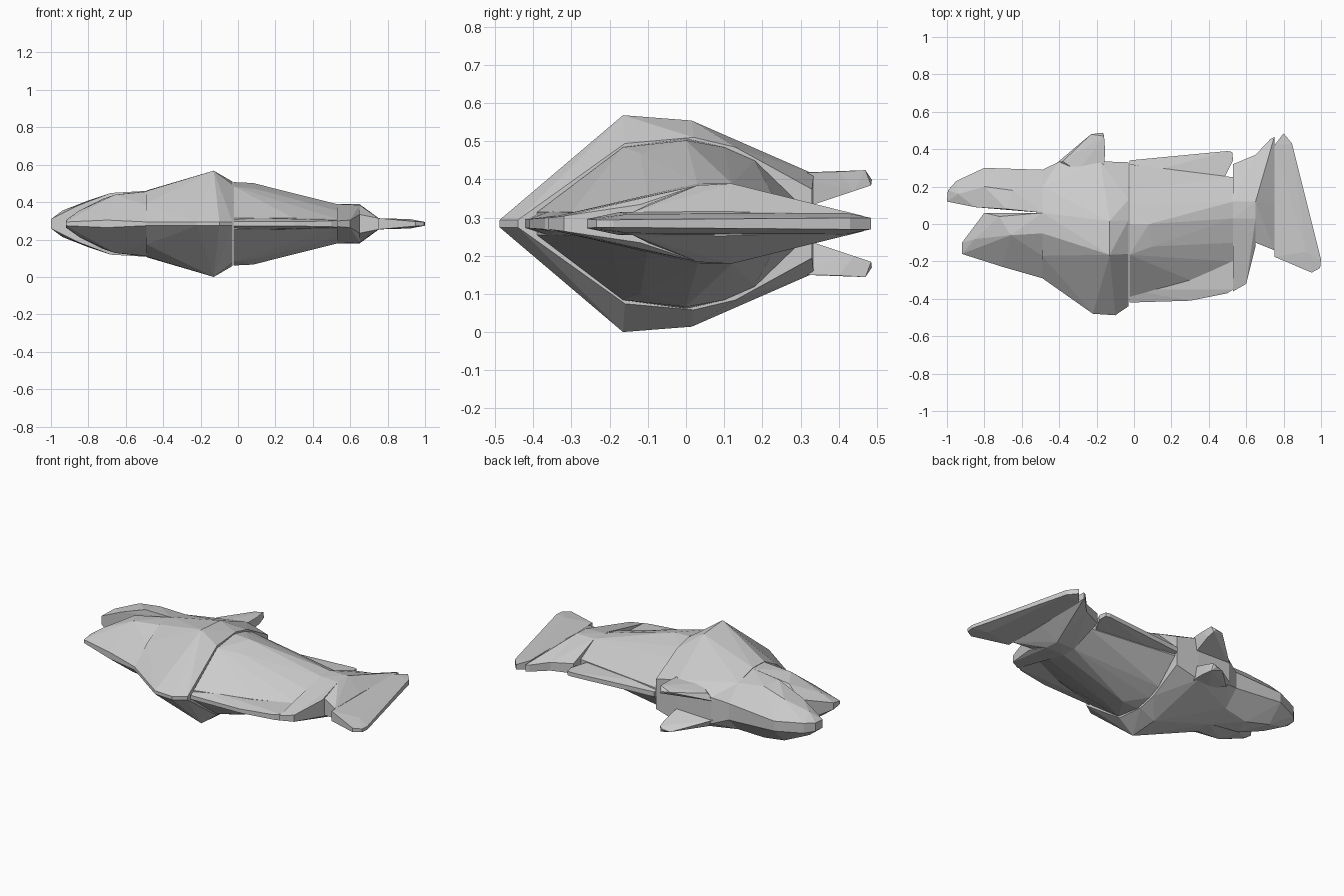
import bpy, bmesh

ZC = 0.284  # height of the flat symmetry plane


def hull(name, pts, mirror=True):
    """Faceted convex part from (x, y, height above mid-plane), mirrored through it."""
    bm = bmesh.new()
    for x, y, h in pts:
        bm.verts.new((x, y, ZC + h))
        if mirror and h > 0:
            bm.verts.new((x, y, ZC - h))
    res = bmesh.ops.convex_hull(bm, input=bm.verts[:])
    junk = {g for g in res["geom_interior"] + res["geom_unused"]
            if isinstance(g, bmesh.types.BMVert)}
    bmesh.ops.delete(bm, geom=list(junk), context='VERTS')
    bmesh.ops.dissolve_limit(bm, angle_limit=0.03, verts=bm.verts[:], edges=bm.edges[:])
    bmesh.ops.recalc_face_normals(bm, faces=bm.faces[:])
    me = bpy.data.meshes.new(name)
    bm.to_mesh(me)
    bm.free()
    ob = bpy.data.objects.new(name, me)
    bpy.context.collection.objects.link(ob)
    return ob


# open mouth: two jaws
hull("upper_jaw", [
    (-1.0, 0.12, 0.025), (-0.995, 0.18, 0.025), (-0.95, 0.23, 0.03), (-0.94, 0.16, 0.07),
    (-0.8, 0.30, 0.03), (-0.85, 0.09, 0.10), (-0.80, 0.20, 0.125),
    (-0.68, 0.08, 0.165), (-0.65, 0.18, 0.155),
    (-0.49, 0.29, 0.05), (-0.49, 0.20, 0.14), (-0.49, 0.06, 0.176)])
hull("lower_jaw", [
    (-0.92, -0.16, 0.01), (-0.92, -0.10, 0.02), (-0.80, 0.06, 0.07), (-0.85, -0.08, 0.07),
    (-0.72, 0.04, 0.135), (-0.66, -0.06, 0.155), (-0.70, -0.23, 0.02),
    (-0.49, 0.06, 0.176), (-0.49, -0.05, 0.172), (-0.49, -0.17, 0.10),
    (-0.49, -0.29, 0.01)])

# thickest body section
hull("front_body", [
    (-0.49, 0.29, 0.05), (-0.49, 0.20, 0.14), (-0.49, 0.06, 0.178),
    (-0.49, -0.05, 0.175), (-0.49, -0.17, 0.11), (-0.49, -0.29, 0.01),
    (-0.40, 0.333, 0.08), (-0.18, 0.335, 0.13),
    (-0.13, -0.165, 0.284), (-0.13, 0.015, 0.27),
    (-0.22, -0.48, 0.01), (-0.10, -0.488, 0.01),
    (-0.03, -0.44, 0.01), (-0.03, -0.16, 0.21), (-0.03, 0.02, 0.226),
    (-0.03, 0.13, 0.20), (-0.03, 0.33, 0.09)])

# tapering rear body
hull("rear_body", [
    (-0.025, -0.39, 0.03), (-0.025, -0.165, 0.20), (-0.025, 0.0, 0.223),
    (-0.025, 0.10, 0.20), (-0.025, 0.18, 0.165), (-0.025, 0.32, 0.03),
    (0.08, 0.0, 0.218), (0.10, -0.12, 0.185), (0.30, -0.30, 0.03),
    (0.53, -0.20, 0.025), (0.53, -0.10, 0.07), (0.53, 0.03, 0.105),
    (0.53, 0.12, 0.105), (0.53, 0.25, 0.03)])

# thin fins along both edges
hull("dorsal_fin", [
    (-0.025, 0.34, 0.015), (-0.025, 0.25, 0.035), (0.50, 0.39, 0.012),
    (0.525, 0.385, 0.012), (0.53, 0.34, 0.015), (0.46, 0.20, 0.03)])
hull("anal_fin", [
    (-0.025, -0.42, 0.012), (-0.025, -0.35, 0.035), (0.30, -0.41, 0.012),
    (0.50, -0.37, 0.015), (0.53, -0.35, 0.02), (0.53, -0.12, 0.03)])

# tail root, wedge and tail fin
hull("tail_root", [
    (0.53, 0.32, 0.03), (0.53, 0.12, 0.105), (0.53, 0.03, 0.105), (0.53, -0.10, 0.075),
    (0.53, -0.36, 0.015), (0.60, -0.32, 0.02), (0.65, -0.12, 0.05),
    (0.65, 0.03, 0.10), (0.65, 0.12, 0.105), (0.65, 0.37, 0.025)])
hull("tail_wedge", [
    (0.65, 0.37, 0.025), (0.65, 0.12, 0.105), (0.65, 0.03, 0.10), (0.65, -0.10, 0.05),
    (0.73, 0.455, 0.02), (0.75, 0.465, 0.02), (0.75, -0.14, 0.03), (0.75, 0.10, 0.032)])
hull("tail_fin", [
    (0.75, 0.42, 0.028), (0.80, 0.485, 0.015), (0.845, 0.43, 0.015),
    (0.75, -0.175, 0.03), (0.95, -0.26, 0.012), (0.995, -0.235, 0.01),
    (1.0, -0.19, 0.01), (0.92, -0.15, 0.025)])

# pair of side fins
for name, s in (("side_fin_upper", 1), ("side_fin_lower", -1)):
    hull(name, [(x, y, s * h) for x, y, h in (
        (-0.42, 0.32, 0.055), (-0.38, 0.335, 0.10), (-0.17, 0.335, 0.132),
        (-0.17, 0.335, 0.05), (-0.16, 0.25, 0.132), (-0.30, 0.28, 0.12),
        (-0.155, 0.40, 0.136), (-0.16, 0.47, 0.14), (-0.18, 0.487, 0.115),
        (-0.165, 0.485, 0.10), (-0.23, 0.48, 0.12), (-0.16, 0.44, 0.085))],
         mirror=False)
